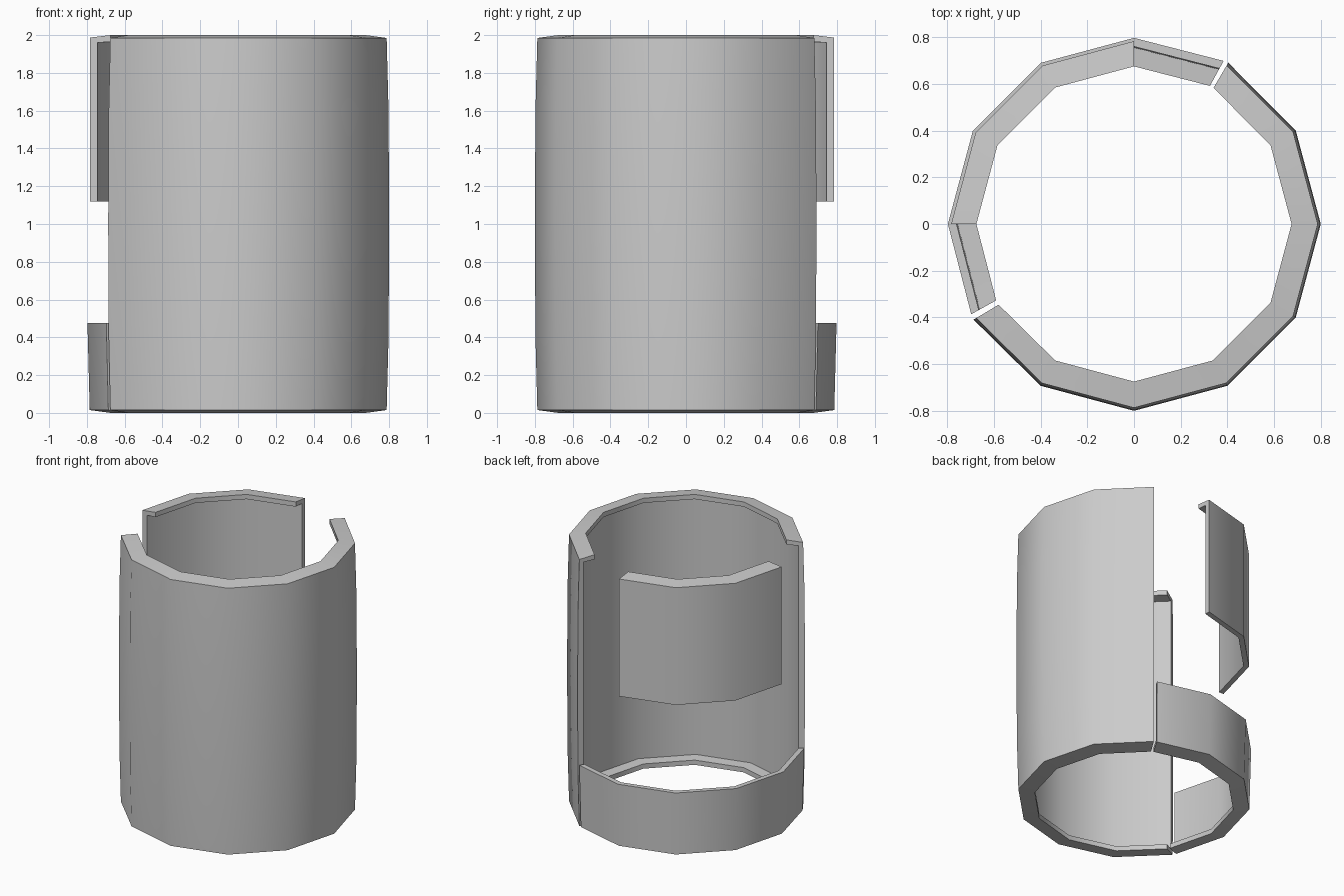
import bpy, math

if "Cube" in bpy.data.objects:
    bpy.data.objects.remove(bpy.data.objects["Cube"])


def sweep(name, profile, angles):
    """Sweep a closed (radius, z) profile through the listed angles, capping both ends."""
    n = len(profile)
    verts, faces = [], []
    for a in angles:
        c, s = math.cos(math.radians(a)), math.sin(math.radians(a))
        verts += [(r * c, r * s, z) for r, z in profile]
    for i in range(len(angles) - 1):
        for j in range(n):
            k = (j + 1) % n
            faces.append((i * n + j, (i + 1) * n + j, (i + 1) * n + k, i * n + k))
    last = (len(angles) - 1) * n
    faces.append(tuple(range(n)))
    faces.append(tuple(last + j for j in reversed(range(n))))
    me = bpy.data.meshes.new(name)
    me.from_pydata(verts, [], faces)
    ob = bpy.data.objects.new(name, me)
    bpy.context.collection.objects.link(ob)
    # outward normals and sharp rims
    bpy.ops.object.select_all(action='DESELECT')
    ob.select_set(True)
    bpy.context.view_layer.objects.active = ob
    import bmesh
    bm = bmesh.new()
    bm.from_mesh(me)
    bmesh.ops.recalc_face_normals(bm, faces=bm.faces)
    bm.to_mesh(me)
    bm.free()
    bpy.ops.object.shade_smooth_by_angle(angle=math.radians(35))
    return ob


LIP, WALL = 0.675, 0.755   # inner radius of the flanges and of the wall

# Main shell: slightly barrelled wall with a flange at top and bottom
main = [(LIP, 0), (0.787, 0.015), (0.797, 0.4), (0.80, 1.0), (0.797, 1.6),
        (0.787, 1.985), (LIP, 2.0), (LIP, 1.965), (WALL, 1.96),
        (WALL, 0.04), (LIP, 0.035)]
sweep("main_shell", main, [210.8] + list(range(240, 391, 30)) + [419.7])

# Lower back band: short wall with a flange at the bottom
band = [(LIP, 0), (0.785, 0.015), (0.797, 0.475), (WALL + 0.005, 0.475),
        (WALL, 0.04), (LIP, 0.035)]
sweep("lower_back_band", band, [61.2, 90, 120, 150, 180, 209])

# Upper back panel: wall hanging from a flange at the top
panel = [(0.745, 1.12), (0.783, 1.12), (0.783, 1.987), (LIP, 2.0),
         (LIP, 1.965), (0.745, 1.96)]
sweep("upper_back_panel", panel, [90, 120, 150, 180])
